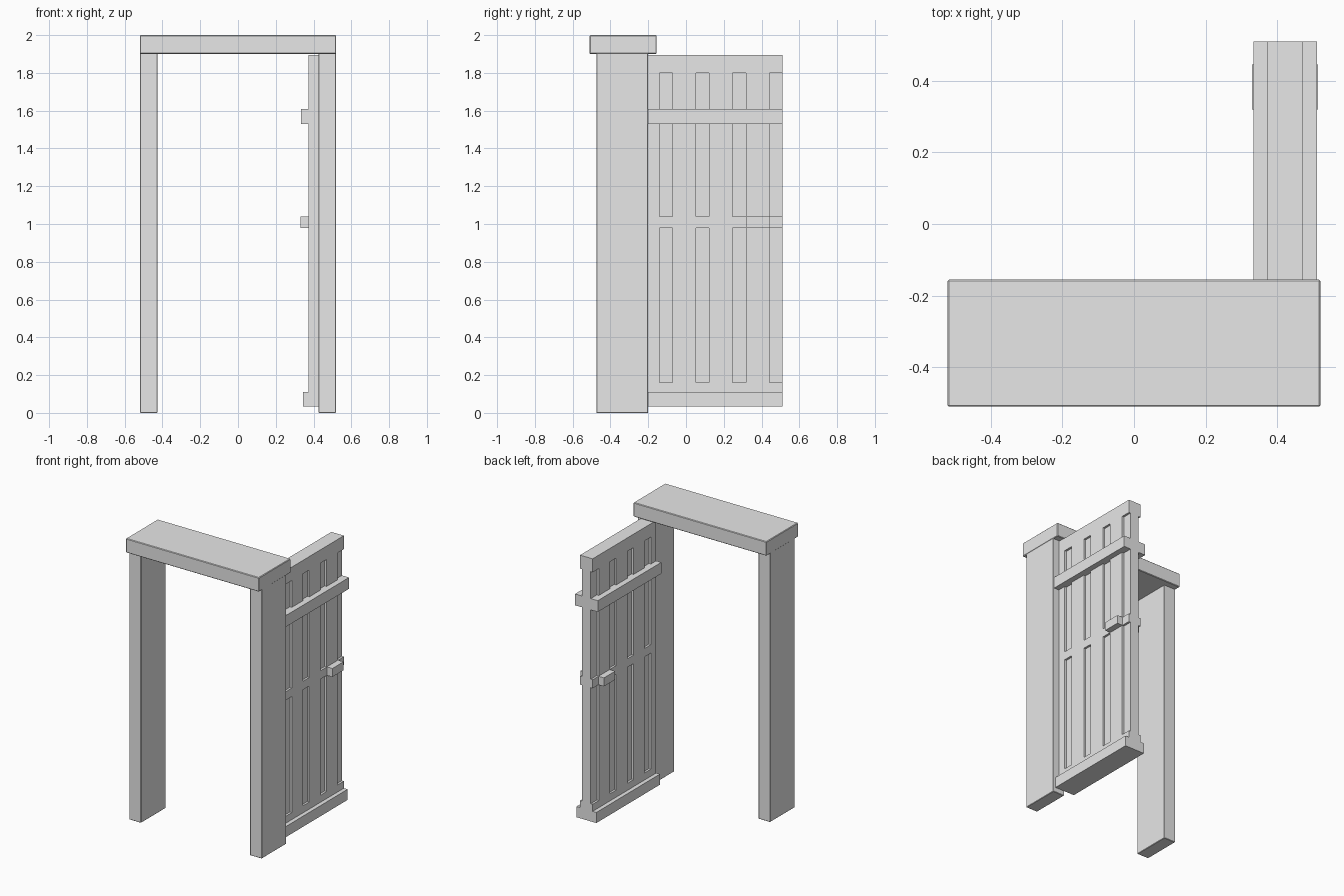
import bpy
import bmesh
from mathutils import Vector

cube = bpy.data.objects.get("Cube")
if cube:
    bpy.data.objects.remove(cube, do_unlink=True)

grey = bpy.data.materials.new("light grey")
grey.use_nodes = True
grey.diffuse_color = (0.8, 0.8, 0.8, 1)
grey.node_tree.nodes["Principled BSDF"].inputs["Base Color"].default_value = (0.8, 0.8, 0.8, 1)


def add_box(bm, low, high):
    low, high = Vector(low), Vector(high)
    verts = bmesh.ops.create_cube(bm, size=1)["verts"]
    for v in verts:
        v.co = (low + high) / 2 + v.co * (high - low)


def make_boxes(name, boxes, bevel=0):
    bm = bmesh.new()
    for low, high in boxes:
        add_box(bm, low, high)
    mesh = bpy.data.meshes.new(name)
    bm.to_mesh(mesh)
    bm.free()
    mesh.materials.append(grey)
    obj = bpy.data.objects.new(name, mesh)
    bpy.context.collection.objects.link(obj)
    if bevel:
        mod = obj.modifiers.new("soft edges", "BEVEL")
        mod.width = bevel
        mod.segments = 1
    return obj


# Door frame: two posts under a deeper lintel
for side, x in (("left", 0.472), ("right", -0.472)):
    make_boxes(side + "_post", [((x - 0.046, -0.475, 0), (x + 0.046, -0.2, 1.905))], 0.003)
make_boxes("lintel", [((-0.52, -0.51, 1.9), (0.52, -0.155, 2))], 0.004)

# Open door slab
MID, HALF, HINGE, EDGE = 0.422, 0.049, -0.2, 0.51
slab = make_boxes("door_slab", [((MID - HALF, HINGE, 0.036), (MID + HALF, EDGE, 1.895))])

# Shallow vertical grooves on both faces, the last running off the free edge
grooves = []
for side in (-1, 1):
    inner, outer = MID + side * (HALF - 0.015), MID + side * (HALF + 0.02)
    for i in range(4):
        start = -0.141 + i * 0.194
        end = start + 0.07 if i < 3 else EDGE + 0.05
        for bottom, top in ((0.16, 0.98), (1.04, 1.8)):
            grooves.append(((min(inner, outer), start, bottom), (max(inner, outer), end, top)))
cutter = make_boxes("groove_cutter", grooves)
cutter.hide_render = True
cutter.hide_viewport = True
cut = slab.modifiers.new("grooves", "BOOLEAN")
cut.operation = "DIFFERENCE"
cut.solver = "EXACT"
cut.object = cutter

# Rails and handle that wrap through both faces of the door
for name, half, y0, y1, z0, z1 in (
    ("cross_rail", 0.089, HINGE, EDGE, 1.53, 1.61),
    ("bottom_rail", 0.078, HINGE, EDGE, 0.035, 0.11),
    ("handle", 0.092, 0.32, 0.445, 0.98, 1.04),
):
    make_boxes(name, [((MID - half, y0, z0), (MID + half, y1, z1))])
